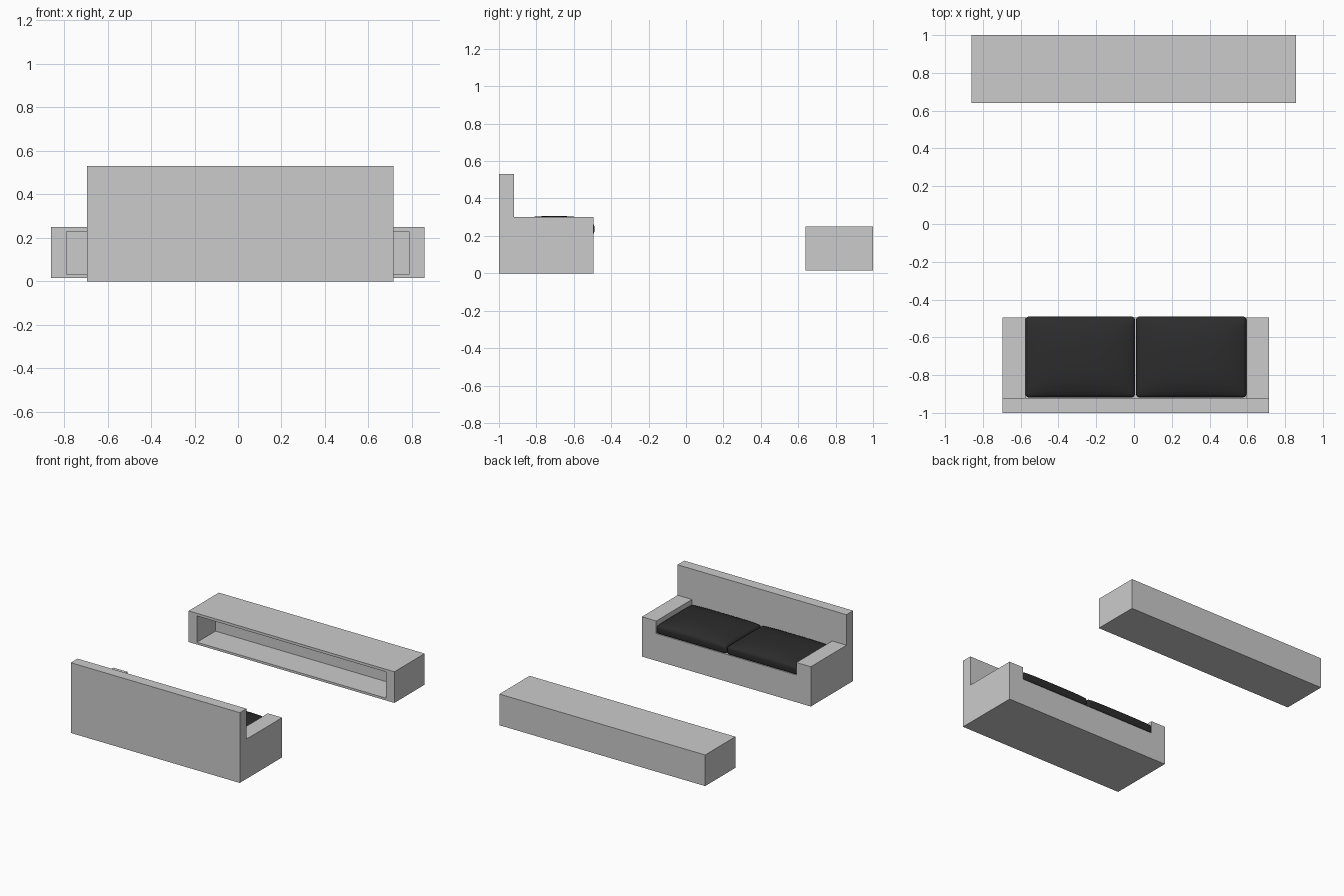
import bpy, bmesh

if "Cube" in bpy.data.objects:
    bpy.data.objects.remove(bpy.data.objects["Cube"])


def finish(name, bm):
    bmesh.ops.recalc_face_normals(bm, faces=bm.faces[:])
    mesh = bpy.data.meshes.new(name)
    bm.to_mesh(mesh)
    bm.free()
    obj = bpy.data.objects.new(name, mesh)
    bpy.context.collection.objects.link(obj)
    return obj


def box(lo, hi):
    """Cube spanning the two corners, as a bmesh."""
    bm = bmesh.new()
    bmesh.ops.create_cube(bm, size=1)
    for v in bm.verts:
        v.co = [lo[i] if v.co[i] < 0 else hi[i] for i in range(3)]
    return bm


def extrude_y(name, profile, y0, y1):
    """Extrude an x-z outline along y."""
    bm = bmesh.new()
    face = bm.faces.new([bm.verts.new((x, y0, z)) for x, z in profile])
    ext = bmesh.ops.extrude_face_region(bm, geom=[face], use_keep_orig=True)
    for g in ext["geom"]:
        if isinstance(g, bmesh.types.BMVert):
            g.co.y = y1
    return finish(name, bm)


# Sofa body: seat base and two arms in one U-shaped section
X0, X1, A0, A1 = -0.695, 0.715, -0.575, 0.595
extrude_y("sofa_base_and_arms",
          [(X0, 0), (X1, 0), (X1, 0.3), (A1, 0.3), (A1, 0.205),
           (A0, 0.205), (A0, 0.3), (X0, 0.3)], -0.92, -0.495)

# Sofa back panel
finish("sofa_back", box((X0, -1, 0), (X1, -0.92, 0.53)))

# Seat cushions: domed tops, rounded rims
black = bpy.data.materials.new("black_fabric")
black.diffuse_color = (0.025, 0.025, 0.025, 1)
black.use_nodes = True
black.node_tree.nodes["Principled BSDF"].inputs["Base Color"].default_value = black.diffuse_color


def cushion(name, x0, x1):
    y0, y1, z0, z1, dome = -0.918, -0.49, 0.205, 0.268, 0.038
    bm = box((x0, y0, z0), (x1, y1, z1))
    flat = [e for e in bm.edges if abs(e.verts[0].co.z - e.verts[1].co.z) < 1e-6]
    bmesh.ops.subdivide_edges(bm, edges=flat, cuts=11, use_grid_fill=True)
    for v in bm.verts:
        if v.co.z > z1 - 1e-4:
            u = 2 * (v.co.x - x0) / (x1 - x0) - 1
            w = 2 * (v.co.y - y0) / (y1 - y0) - 1
            v.co.z += dome * max(0, (1 - abs(u) ** 3) * (1 - abs(w) ** 3)) ** 0.8
    obj = finish(name, bm)
    obj.data.materials.append(black)
    bev = obj.modifiers.new("round", 'BEVEL')
    bev.width, bev.segments = 0.018, 4
    bev.limit_method, bev.angle_limit = 'ANGLE', 0.85
    obj.data.shade_smooth()


cushion("left_cushion", A0, 0.005)
cushion("right_cushion", 0.011, A1)

# Low media cabinet with a recessed open front
bm = box((-0.86, 0.64, 0.015), (0.857, 1, 0.25))
bm.normal_update()
front = min(bm.faces, key=lambda f: f.calc_center_median().y)
bmesh.ops.inset_region(bm, faces=[front], thickness=0.02)
for v in front.verts:
    v.co = (-0.79 if v.co.x < 0 else 0.787, 0.64, 0.032 if v.co.z < 0.13 else 0.23)
recess = bmesh.ops.extrude_discrete_faces(bm, faces=[front])
for v in recess["faces"][0].verts:
    v.co.y = 0.86
finish("media_cabinet", bm)
